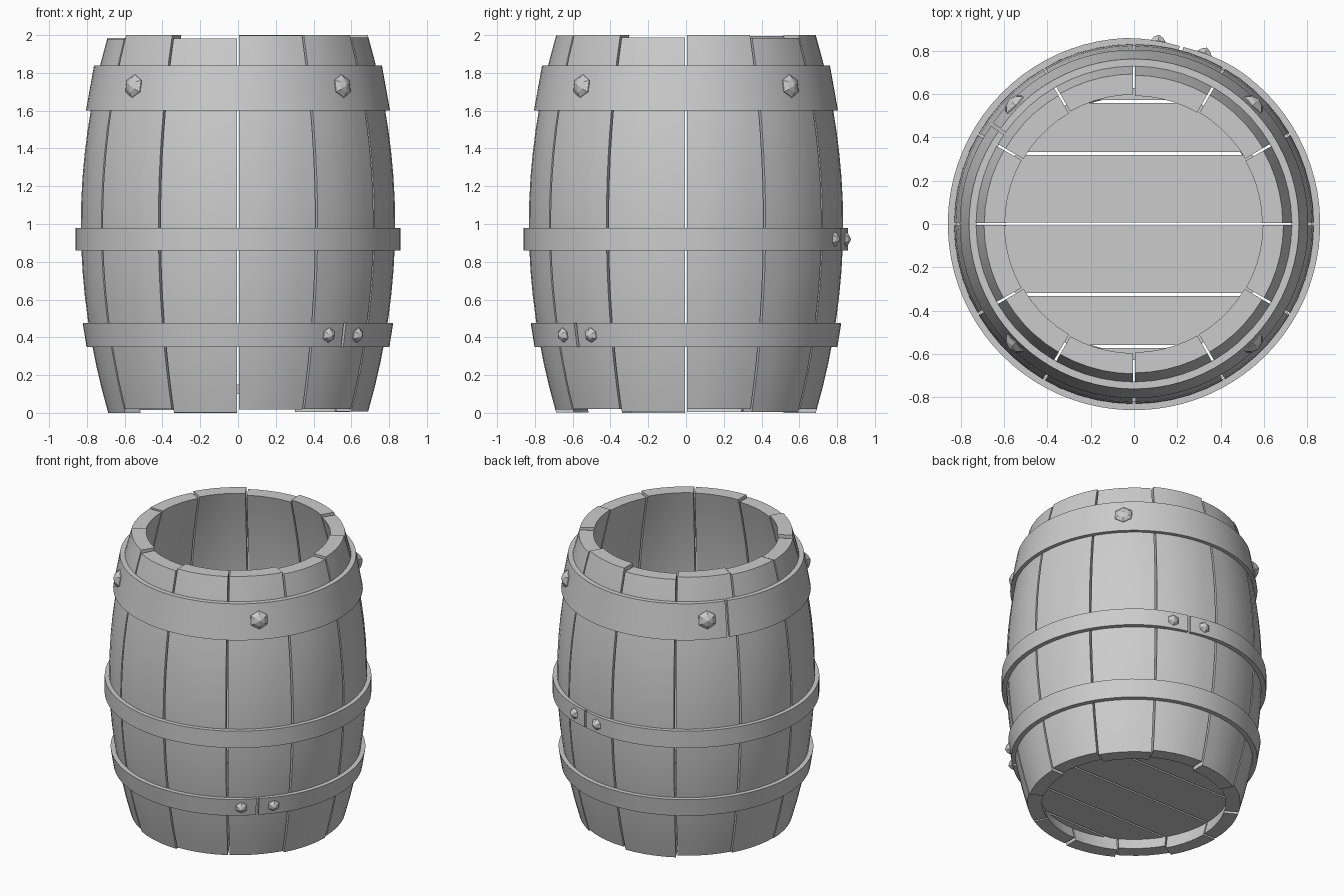
import bpy, bmesh, math
from mathutils import Vector, Matrix

if "Cube" in bpy.data.objects:
    bpy.data.objects.remove(bpy.data.objects["Cube"])


def barrel_r(z):
    return 0.832 - 0.145 * (z - 1.0) ** 2


def pol(r, deg, z):
    a = math.radians(deg)
    return Vector((r * math.cos(a), r * math.sin(a), z))


def finish(name, bm, smooth=True):
    bmesh.ops.recalc_face_normals(bm, faces=bm.faces)
    me = bpy.data.meshes.new(name)
    bm.to_mesh(me)
    bm.free()
    ob = bpy.data.objects.new(name, me)
    bpy.context.collection.objects.link(ob)
    if smooth:
        bpy.context.view_layer.objects.active = ob
        ob.select_set(True)
        bpy.ops.object.shade_smooth_by_angle(angle=math.radians(30))
        ob.select_set(False)
    return ob


def loft(bm, rings):
    # closed cross-sections bridged one after another, capped at both ends
    vs = [[bm.verts.new(p) for p in ring] for ring in rings]
    n = len(vs[0])
    for a, b in zip(vs, vs[1:]):
        for i in range(n):
            j = (i + 1) % n
            bm.faces.new((a[i], a[j], b[j], b[i]))
    bm.faces.new(vs[0])
    bm.faces.new(vs[-1])


# Twelve curved staves, each slid slightly up or down
THICK, GAP, LENGTH, STEPS, ARC = 0.095, 0.45, 1.98, 16, 5
shifts = [0.02, 0.005, 0.02, 0.0, 0.015, 0.005, 0.0, 0.02, 0.003, 0.018, 0.02, 0.008]
for k, dz in enumerate(shifts):
    bm = bmesh.new()
    angs = [30 * k + GAP + (30 - 2 * GAP) * i / ARC for i in range(ARC + 1)]
    rings = []
    for s in range(STEPS + 1):
        z = LENGTH * s / STEPS + dz
        r = barrel_r(z)
        rings.append([pol(r, a, z) for a in angs] + [pol(r - THICK, a, z) for a in reversed(angs)])
    loft(bm, rings)
    finish(f"stave_{k + 1}", bm)

# Bottom made of planks cut to a circle
R_BOT, Z0, Z1 = 0.635, 0.10, 0.15
seams = [-R_BOT, -0.565, -0.325, 0, 0.325, 0.565, R_BOT]
for n, (lo, hi) in enumerate(zip(seams, seams[1:])):
    lo, hi = lo + 0.007, hi - 0.007
    ys = [lo + (hi - lo) * i / 8 for i in range(9)]
    right = [(math.sqrt(R_BOT ** 2 - y * y), y) for y in ys]
    outline = right + [(-x, y) for x, y in reversed(right)]
    bm = bmesh.new()
    loft(bm, [[Vector((x, y, z)) for x, y in outline] for z in (Z0, Z1)])
    finish(f"bottom_plank_{n + 1}", bm, False)


# Iron hoops, open at a joint whose ends press inwards
def hoop(name, z0, r0, z1, r1, joint, dip, thick=0.035, gap=1.2, segs=84):
    bm = bmesh.new()
    rings = []
    for i in range(segs + 1):
        off = gap / 2 + (360 - gap) * i / segs
        near = min(off, 360 - off)
        d = dip * max(0.0, 1 - near / 18)
        a = joint + off
        rings.append([pol(r0 - d, a, z0), pol(r1 - d, a, z1),
                      pol(r1 - thick - d, a, z1), pol(r0 - thick - d, a, z0)])
    loft(bm, rings)
    finish(name, bm)


hoop("lower_hoop", 0.35, 0.802, 0.475, 0.822, -46, 0.008)
hoop("middle_hoop", 0.86, 0.86, 0.98, 0.86, 75, 0.012)
hoop("upper_hoop", 1.60, 0.805, 1.84, 0.762, 145, 0.004)


# Six-sided pointed rivets
def rivet(name, r, deg, z, size, height, tilt=0.0):
    bm = bmesh.new()
    out = (pol(1, deg, 0) + Vector((0, 0, tilt))).normalized()
    q = out.to_track_quat('Z', 'Y').to_matrix().to_4x4()
    mat = Matrix.Translation(pol(r, deg, z)) @ q
    levels = [(size, -0.02), (size, 0.003), (size * 0.62, height * 0.6)]
    rings = [[bm.verts.new(mat @ pol(s, 60 * i + 30, h)) for i in range(6)] for s, h in levels]
    tip = bm.verts.new(mat @ Vector((0, 0, height)))
    for a, b in zip(rings, rings[1:]):
        for i in range(6):
            j = (i + 1) % 6
            bm.faces.new((a[i], a[j], b[j], b[i]))
    for i in range(6):
        bm.faces.new((rings[-1][i], rings[-1][(i + 1) % 6], tip))
    bm.faces.new(rings[0])
    finish(name, bm, False)


for i in range(4):
    rivet(f"upper_rivet_{i + 1}", 0.782, 45 + 90 * i, 1.73, 0.062, 0.035, 0.18)
for i, side in enumerate((-1, 1)):
    rivet(f"middle_rivet_{i + 1}", 0.85, 75 + side * 7.5, 0.92, 0.04, 0.032)
    rivet(f"lower_rivet_{i + 1}", 0.808, -46 + side * 7.5, 0.412, 0.04, 0.032, -0.16)
